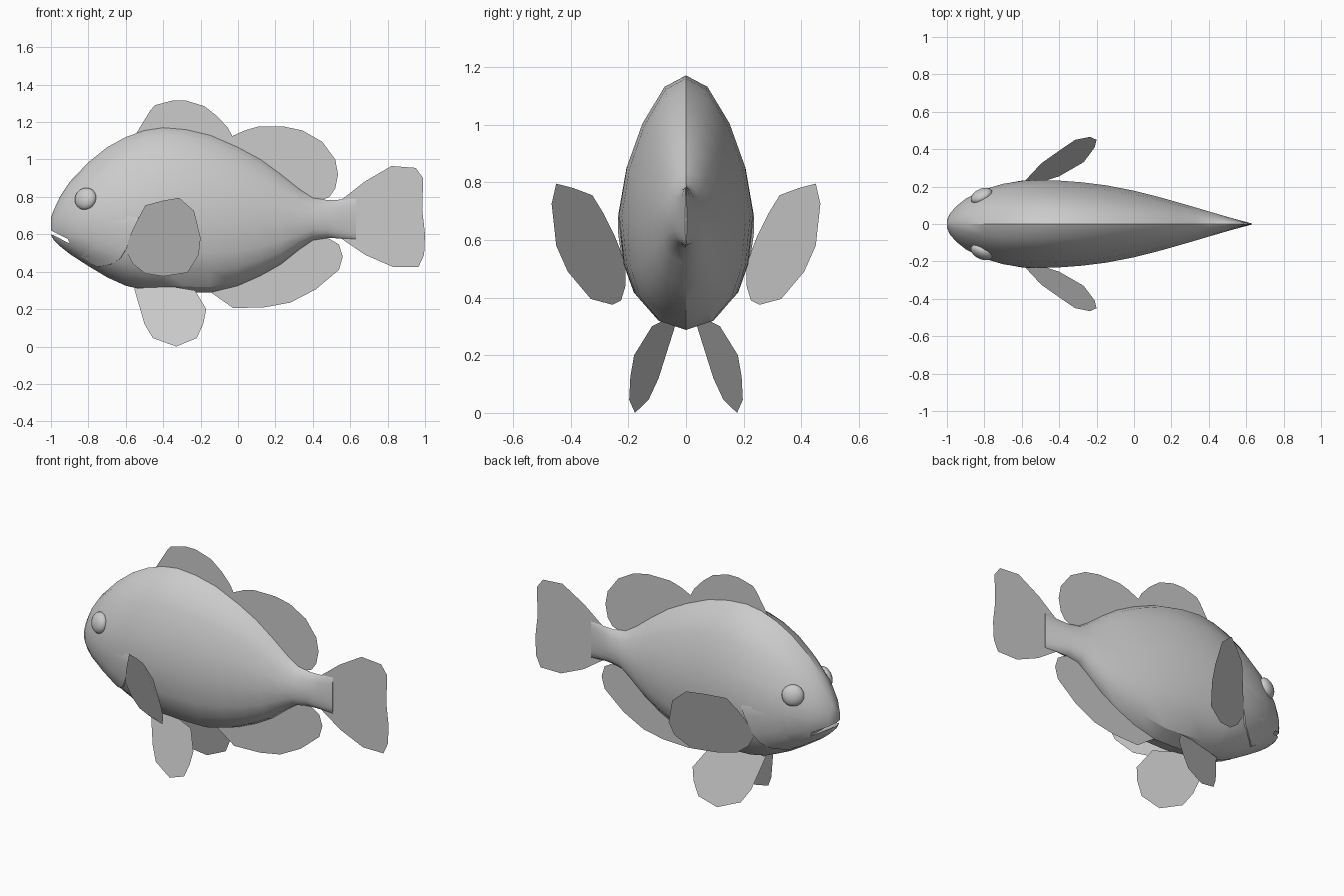
import bpy, bmesh, math
from mathutils import Matrix

cube = bpy.data.objects.get("Cube")
if cube:
    bpy.data.objects.remove(cube, do_unlink=True)

grey = bpy.data.materials.new("plain_grey")
grey.use_nodes = True
COLOUR = (0.6, 0.6, 0.6, 1.0)
grey.diffuse_color = COLOUR
for node in grey.node_tree.nodes:
    if node.type == 'BSDF_PRINCIPLED':
        node.inputs["Base Color"].default_value = COLOUR
        node.inputs["Roughness"].default_value = 0.6


def add_mesh(name, verts, faces):
    mesh = bpy.data.meshes.new(name)
    mesh.from_pydata(verts, [], faces)
    mesh.materials.append(grey)
    obj = bpy.data.objects.new(name, mesh)
    bpy.context.collection.objects.link(obj)
    return obj


def fix_normals(obj):
    bm = bmesh.new()
    bm.from_mesh(obj.data)
    bmesh.ops.recalc_face_normals(bm, faces=bm.faces)
    bm.to_mesh(obj.data)
    bm.free()


def select_only(obj):
    bpy.ops.object.select_all(action='DESELECT')
    obj.select_set(True)
    bpy.context.view_layer.objects.active = obj


def smooth(obj, degrees):
    select_only(obj)
    bpy.ops.object.shade_smooth_by_angle(angle=math.radians(degrees))


def lerp_table(table, key):
    """Linear lookup in a table sorted by its first column."""
    if key <= table[0][0]:
        return table[0][1:]
    for a, b in zip(table, table[1:]):
        if key <= b[0]:
            t = (key - a[0]) / (b[0] - a[0])
            return tuple(p + (q - p) * t for p, q in zip(a[1:], b[1:]))
    return table[-1][1:]


# Body stations: x, top z, bottom z, half width
STATIONS = [
    (-1.00, 0.69, 0.595, 0.02), (-0.985, 0.73, 0.57, 0.055),
    (-0.95, 0.805, 0.535, 0.095), (-0.90, 0.88, 0.495, 0.135),
    (-0.80, 0.985, 0.43, 0.185), (-0.70, 1.065, 0.37, 0.215),
    (-0.60, 1.12, 0.325, 0.23), (-0.50, 1.155, 0.302, 0.235),
    (-0.40, 1.17, 0.297, 0.232), (-0.28, 1.16, 0.29, 0.223),
    (-0.15, 1.13, 0.288, 0.207), (0.00, 1.065, 0.325, 0.178),
    (0.12, 1.00, 0.378, 0.148), (0.23, 0.92, 0.44, 0.117),
    (0.33, 0.84, 0.52, 0.088), (0.40, 0.795, 0.568, 0.067),
    (0.48, 0.783, 0.58, 0.044), (0.55, 0.785, 0.578, 0.024),
    (0.63, 0.79, 0.575, 0.003)]
# Cross-section: height from -1 to 1, fraction of half width
SECTION = [(-1.0, 0.0), (-0.93, 0.43), (-0.73, 0.77), (-0.50, 0.92),
           (-0.10, 1.0), (0.28, 0.88), (0.62, 0.65), (0.91, 0.32), (1.0, 0.0)]


def surface_y(x, z):
    top, bottom, width = lerp_table(STATIONS, x)
    t = (z - (top + bottom) / 2) / ((top - bottom) / 2)
    return width * lerp_table(SECTION, t)[0]


# Body: one closed loft along x
loop = [(w, h) for h, w in SECTION] + [(-w, h) for h, w in SECTION[-2:0:-1]]
n = len(loop)
verts = [(x, w * width, (top + bottom) / 2 + h * (top - bottom) / 2)
         for x, top, bottom, width in STATIONS for w, h in loop]
faces = [(r * n + i, r * n + (i + 1) % n, (r + 1) * n + (i + 1) % n, (r + 1) * n + i)
         for r in range(len(STATIONS) - 1) for i in range(n)]
faces += [tuple(range(n)), tuple(range(len(verts) - n, len(verts)))]
body = add_mesh("body", verts, faces)
fix_normals(body)

# Mouth: wedge-shaped cut across the snout
wedge = [(-1.05, 0.645), (-1.05, 0.605), (-0.99, 0.597), (-0.90, 0.55), (-0.91, 0.575)]
k = len(wedge)
cutter = add_mesh("mouth_cutter",
                  [(x, y, z) for y in (-0.3, 0.3) for x, z in wedge],
                  [tuple(range(k)), tuple(range(k, 2 * k))] +
                  [(i, (i + 1) % k, k + (i + 1) % k, k + i) for i in range(k)])
fix_normals(cutter)
cutter.hide_render = True
cut = body.modifiers.new("mouth", 'BOOLEAN')
cut.operation = 'DIFFERENCE'
cut.solver = 'EXACT'
cut.object = cutter
select_only(body)
bpy.ops.object.modifier_apply(modifier=cut.name)
bpy.data.objects.remove(cutter, do_unlink=True)
smooth(body, 31)

# Flat fins on the centre plane: outline in x, z
CENTRE_FINS = {
    "dorsal_fin": [
        (-0.55, 1.13), (-0.47, 1.26), (-0.445, 1.29), (-0.35, 1.315), (-0.28, 1.315),
        (-0.18, 1.285), (-0.11, 1.23), (-0.055, 1.17), (-0.03, 1.125), (0.035, 1.155),
        (0.105, 1.175), (0.25, 1.175), (0.345, 1.155), (0.45, 1.095), (0.52, 1.0),
        (0.535, 0.92), (0.52, 0.845), (0.49, 0.80), (0.41, 0.77), (0.30, 0.82),
        (0.10, 0.97), (-0.15, 1.09), (-0.40, 1.13)],
    "anal_fin": [
        (-0.16, 0.30), (-0.025, 0.205), (0.145, 0.21), (0.28, 0.235), (0.415, 0.305),
        (0.54, 0.41), (0.56, 0.48), (0.54, 0.545), (0.49, 0.575), (0.42, 0.60),
        (0.30, 0.53), (0.12, 0.41), (-0.03, 0.34)],
    "tail_fin": [
        (0.52, 0.76), (0.58, 0.805), (0.675, 0.88), (0.82, 0.965), (0.95, 0.955),
        (0.99, 0.90), (0.985, 0.73), (1.0, 0.60), (0.995, 0.49), (0.965, 0.425),
        (0.83, 0.425), (0.68, 0.49), (0.57, 0.565), (0.52, 0.60)]}
for name, outline in CENTRE_FINS.items():
    add_mesh(name, [(x, 0, z) for x, z in outline], [tuple(range(len(outline)))])

# Flat fins that come in pairs: outline in x, y, z
PAIRED_FINS = {
    "pectoral_fin": [
        (-0.605, 0.21, 0.52), (-0.565, 0.25, 0.62), (-0.53, 0.285, 0.69),
        (-0.495, 0.325, 0.755), (-0.40, 0.392, 0.78), (-0.315, 0.45, 0.795),
        (-0.235, 0.466, 0.725), (-0.20, 0.45, 0.58), (-0.21, 0.41, 0.49),
        (-0.27, 0.33, 0.395), (-0.40, 0.255, 0.375), (-0.495, 0.225, 0.39),
        (-0.56, 0.21, 0.44)],
    "pelvic_fin": [
        (-0.555, 0.035, 0.31), (-0.50, 0.095, 0.12), (-0.455, 0.13, 0.045),
        (-0.33, 0.177, 0.0), (-0.22, 0.197, 0.045), (-0.185, 0.193, 0.125),
        (-0.17, 0.18, 0.20), (-0.23, 0.118, 0.30), (-0.38, 0.07, 0.325)]}

# Back edge of the gill cover, from top to throat: x, z
GILL_EDGE = [(-0.555, 0.74), (-0.53, 0.68), (-0.55, 0.63), (-0.575, 0.58),
             (-0.60, 0.52), (-0.63, 0.47), (-0.68, 0.44), (-0.755, 0.425)]

for side, label in ((-1, "front"), (1, "back")):
    for name, outline in PAIRED_FINS.items():
        add_mesh(f"{name}_{label}", [(x, side * y, z) for x, y, z in outline],
                 [tuple(range(len(outline)))])

    # Gill cover: thin skin that lifts off the cheek towards its back edge
    cols, verts = 6, []
    for i, (xb, zb) in enumerate(GILL_EDGE):
        xf, zf = -0.82 - 0.01 * i, 0.74 - 0.032 * i
        fade = min(1, i / 2)
        for c in range(cols):
            s = c / (cols - 1)
            x, z = xf + (xb - xf) * s, zf + (zb - zf) * s
            lift = -0.005 + 0.015 * s * fade
            verts.append((x, side * (surface_y(x, z) + lift), z))
        verts.append((xb + 0.003, side * (surface_y(xb, zb) - 0.006), zb))
    w = cols + 1
    faces = [(r * w + c, r * w + c + 1, (r + 1) * w + c + 1, (r + 1) * w + c)
             for r in range(len(GILL_EDGE) - 1) for c in range(cols)]
    if side < 0:
        faces = [f[::-1] for f in faces]
    smooth(add_mesh(f"gill_cover_{label}", verts, faces), 35)

    # Eye: flattened ball lying along the cheek
    eye = add_mesh(f"eye_{label}", [], [])
    bm = bmesh.new()
    bmesh.ops.create_uvsphere(bm, u_segments=20, v_segments=12, radius=1)
    place = (Matrix.Translation((-0.815, side * 0.15, 0.79)) @
             Matrix.Rotation(side * math.radians(27), 4, 'Z') @
             Matrix.Rotation(side * math.radians(14), 4, 'X') @
             Matrix.Diagonal((0.062, 0.036, 0.06, 1)))
    bmesh.ops.transform(bm, matrix=place, verts=bm.verts)
    bm.to_mesh(eye.data)
    bm.free()
    smooth(eye, 60)
